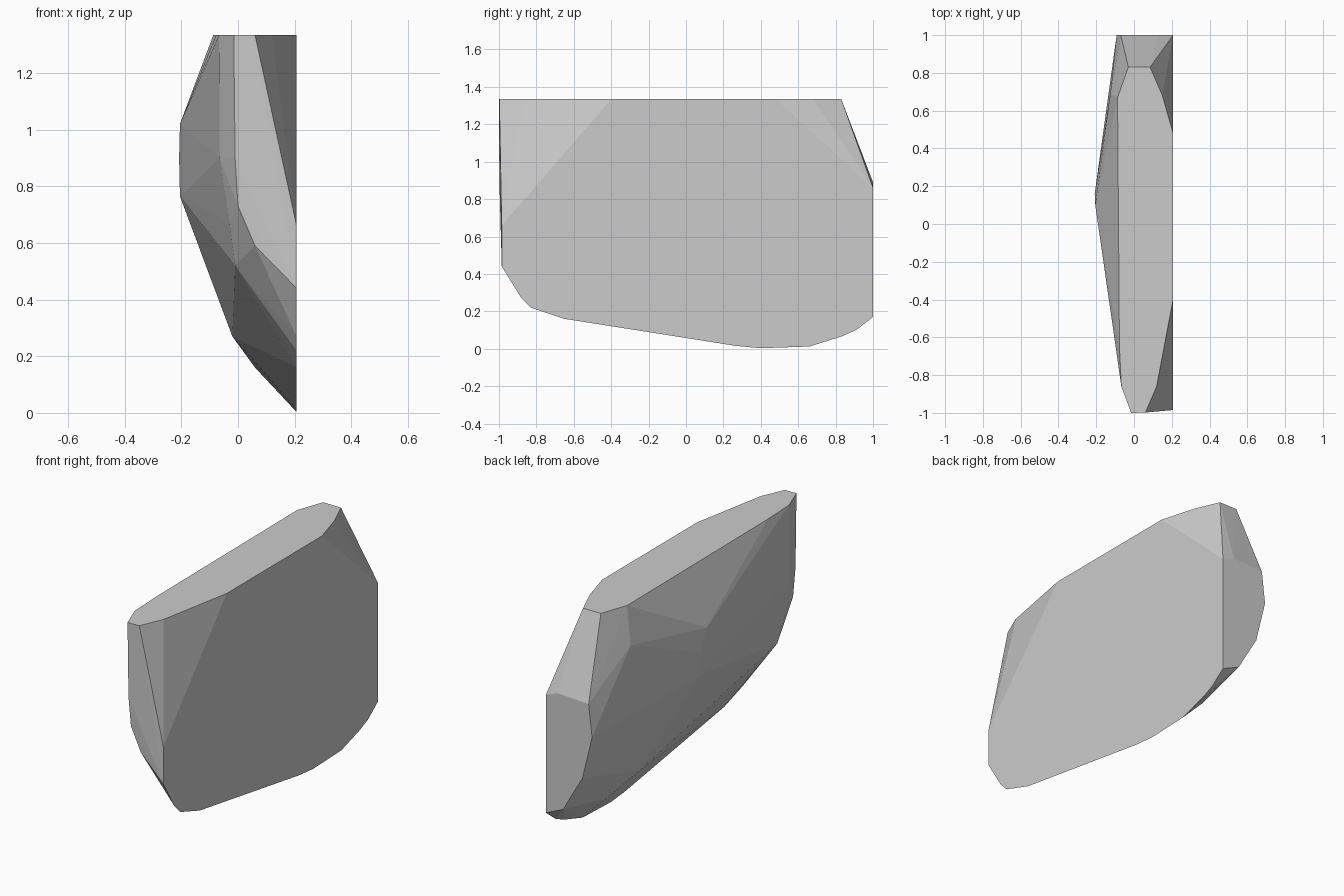
import bpy, bmesh, math

TOP, SIDE, BACK = 1.335, 0.207, 1.0

# flat right side outline (y, z)
side = [(-0.4, TOP), (-0.985, 0.66), (-0.985, 0.44), (-0.88, 0.27), (-0.83, 0.22),
        (-0.65, 0.16), (0.27, 0.015), (0.4, 0.003), (0.66, 0.012), (0.83, 0.065),
        (0.91, 0.1), (1.0, 0.17), (1.0, 0.86), (0.48, TOP)]
# flat top outline (x, y), the part away from the side
top = [(0.12, -0.86), (0.06, -0.998), (-0.015, -1.0), (-0.067, -0.86), (-0.077, -0.65),
       (-0.087, 0.67), (-0.03, 0.83), (0.085, 0.83), (0.15, 0.68)]
# flat back outline (x, z)
back = [(0.13, 0.89), (-0.07, 0.88), (-0.092, 0.69), (-0.03, 0.436), (0.095, 0.22)]
# free corners: left bulge, front edge, underside
corners = [(-0.205, 0.1, 1.02), (-0.208, 0.16, 0.9), (-0.205, 0.16, 0.765),
           (-0.125, 0.69, 1.12),
           (-0.065, -0.86, 0.9), (-0.03, -0.87, 0.67), (-0.01, -0.83, 0.52),
           (-0.01, -0.998, 0.9), (0.0, -0.99, 0.73), (0.06, -0.985, 0.59),
           (-0.02, 0.45, 0.27), (0.06, 0.65, 0.16)]

# one faceted convex slab
bm = bmesh.new()
points = [(SIDE, y, z) for y, z in side] + [(x, y, TOP) for x, y in top]
points += [(x, BACK, z) for x, z in back] + corners
for p in points:
    bm.verts.new(p)
result = bmesh.ops.convex_hull(bm, input=bm.verts[:])
loose = [v for v in bm.verts if not v.link_faces]
bmesh.ops.delete(bm, geom=loose, context='VERTS')
bmesh.ops.dissolve_limit(bm, angle_limit=math.radians(0.5), verts=bm.verts[:], edges=bm.edges[:])
bmesh.ops.recalc_face_normals(bm, faces=bm.faces[:])

mesh = bpy.data.meshes.new("stone_slab")
bm.to_mesh(mesh)
bm.free()
slab = bpy.data.objects.new("stone_slab", mesh)
bpy.context.collection.objects.link(slab)

# plain grey
grey = bpy.data.materials.new("stone_grey")
grey.diffuse_color = (0.6, 0.6, 0.6, 1.0)
mesh.materials.append(grey)
